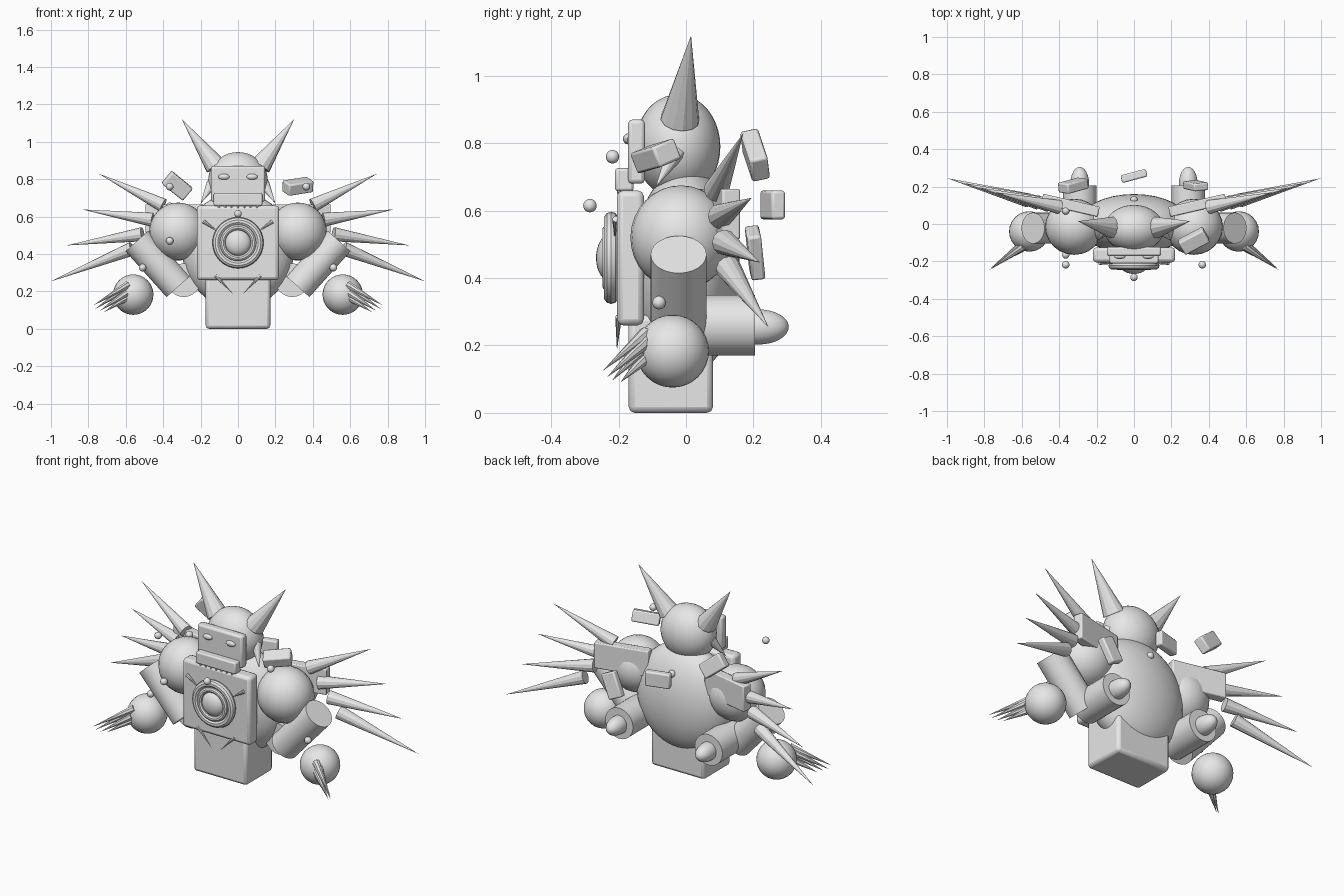
import bpy, math
from mathutils import Vector

stone = bpy.data.materials.new("plain_grey")
stone.diffuse_color = (0.8, 0.8, 0.8, 1)


def finish(name, smooth=True):
    ob = bpy.context.object
    ob.name = name
    ob.data.materials.append(stone)
    if smooth:
        bpy.ops.object.transform_apply(location=False, rotation=False, scale=True)
        bpy.ops.object.shade_smooth_by_angle(angle=math.radians(29))
    return ob


def ball(name, loc, size, seg=24, rings=16):
    bpy.ops.mesh.primitive_uv_sphere_add(segments=seg, ring_count=rings, radius=1, location=loc)
    bpy.context.object.scale = size if isinstance(size, tuple) else (size,) * 3
    return finish(name)


def box(name, loc, size, bevel=0.01, rot=(0, 0, 0)):
    bpy.ops.mesh.primitive_cube_add(size=1, location=loc)
    ob = bpy.context.object
    ob.scale = size
    ob.rotation_euler = [math.radians(a) for a in rot]
    finish(name)
    mod = ob.modifiers.new("soft_edges", 'BEVEL')
    mod.width = bevel
    mod.segments = 2
    return ob


def rod(name, a, b, r1, r2=0.0, sides=12):
    """Cone or cylinder from point a to point b."""
    a, b = Vector(a), Vector(b)
    bpy.ops.mesh.primitive_cone_add(vertices=sides, radius1=r1, radius2=r2,
                                    depth=(b - a).length, location=(a + b) / 2)
    bpy.context.object.rotation_euler = (b - a).to_track_quat('Z', 'Y').to_euler()
    return finish(name, smooth=sides > 12)


# body and pedestal
box("pedestal", (0, -0.045, 0.145), (0.345, 0.25, 0.29), 0.018)
ball("torso", (0, 0, 0.42), (0.30, 0.16, 0.31), 32, 20)
ball("head", (0, -0.025, 0.79), (0.16, 0.127, 0.155), 32, 20)

# face
box("face_plate", (0, -0.147, 0.775), (0.29, 0.05, 0.19), 0.012)
box("jaw", (0, -0.183, 0.692), (0.26, 0.055, 0.068), 0.008)
for i in range(7):
    x = (i - 3) * 0.034
    rod("tooth", (x, -0.195, 0.665), (x, -0.2, 0.625), 0.012, sides=8)

# chest plate and round core
box("chest_plate", (0, -0.165, 0.46), (0.44, 0.08, 0.40), 0.018)
rod("core_base", (0, -0.2, 0.46), (0, -0.222, 0.46), 0.125, 0.125, 32)
for radius, y, minor in ((0.115, -0.222, 0.022), (0.083, -0.232, 0.016)):
    bpy.ops.mesh.primitive_torus_add(major_radius=radius, minor_radius=minor,
                                     major_segments=32, minor_segments=10,
                                     location=(0, y, 0.46),
                                     rotation=(math.pi / 2, 0, 0))
    finish("core_ring")
ball("core_lens", (0, -0.225, 0.46), (0.07, 0.042, 0.07))

# mirrored parts
for s in (-1, 1):
    ball("eye", (s * 0.075, -0.173, 0.813), (0.03, 0.014, 0.016), 16, 8)
    rod("horn", (s * 0.12, -0.018, 0.87), (s * 0.30, 0.015, 1.12), 0.058)
    rod("cheek_spike", (s * 0.14, -0.03, 0.775), (s * 0.2, -0.09, 0.67), 0.03)
    rod("upper_chest_spike", (s * 0.185, -0.208, 0.575), (s * 0.10, -0.212, 0.515), 0.011, sides=8)
    rod("lower_chest_spike", (s * 0.12, -0.2, 0.285), (s * 0.025, -0.205, 0.185), 0.01, sides=8)

    # arm
    ball("shoulder", (s * 0.32, -0.015, 0.52), (0.155, 0.15, 0.155))
    rod("arm", (s * 0.54, -0.022, 0.47), (s * 0.32, -0.022, 0.225), 0.083, 0.083, 24)
    ball("hand", (s * 0.56, -0.04, 0.183), 0.108)
    for a, b in (((0.59, -0.12, 0.235), (0.775, -0.247, 0.125)),
                 ((0.61, -0.12, 0.21), (0.765, -0.235, 0.105)),
                 ((0.60, -0.13, 0.19), (0.74, -0.22, 0.095)),
                 ((0.60, -0.12, 0.165), (0.715, -0.195, 0.09))):
        rod("claw", (s * a[0], a[1], a[2]), (s * b[0], b[1], b[2]), 0.021, sides=8)

    # wing plate with a fan of four spikes
    box("wing_plate", (s * 0.34, 0.10, 0.59), (0.31, 0.055, 0.15), 0.006, (0, 0, s * 13))
    for i in range(4):
        rod("wing_spike", (s * (0.40 + 0.055 * i), 0.09 + 0.012 * i, 0.66 - 0.077 * i),
            (s * (0.745 + 0.085 * i), 0.17 + 0.025 * i, 0.83 - 0.192 * i), 0.038)

    # rear pods
    rod("rear_pod", (s * 0.29, -0.04, 0.26), (s * 0.29, 0.205, 0.26), 0.09, 0.09, 24)
    ball("pod_tip", (s * 0.29, 0.215, 0.255), (0.05, 0.09, 0.052))

    # floating beads
    ball("bead", (s * 0.365, -0.218, 0.76), 0.02, 16, 10)
    ball("bead", (s * 0.51, -0.08, 0.327), 0.02, 16, 10)

# single beads
for p in ((0, -0.285, 0.615), (-0.365, -0.165, 0.47), (0, 0.13, 0.6), (-0.365, 0.07, 0.655)):
    ball("bead", p, 0.02, 16, 10)

# floating blocks
box("floating_block", (-0.325, 0.205, 0.765), (0.145, 0.055, 0.085), 0.008, (15, 38, 15))
box("floating_block", (0.32, -0.09, 0.762), (0.15, 0.08, 0.065), 0.008, (20, -8, 28))
box("floating_block", (0, 0.257, 0.617), (0.14, 0.042, 0.085), 0.008, (0, 0, 15))
box("floating_block", (0.33, 0.205, 0.475), (0.085, 0.042, 0.145), 0.008, (8, 25, 6))
